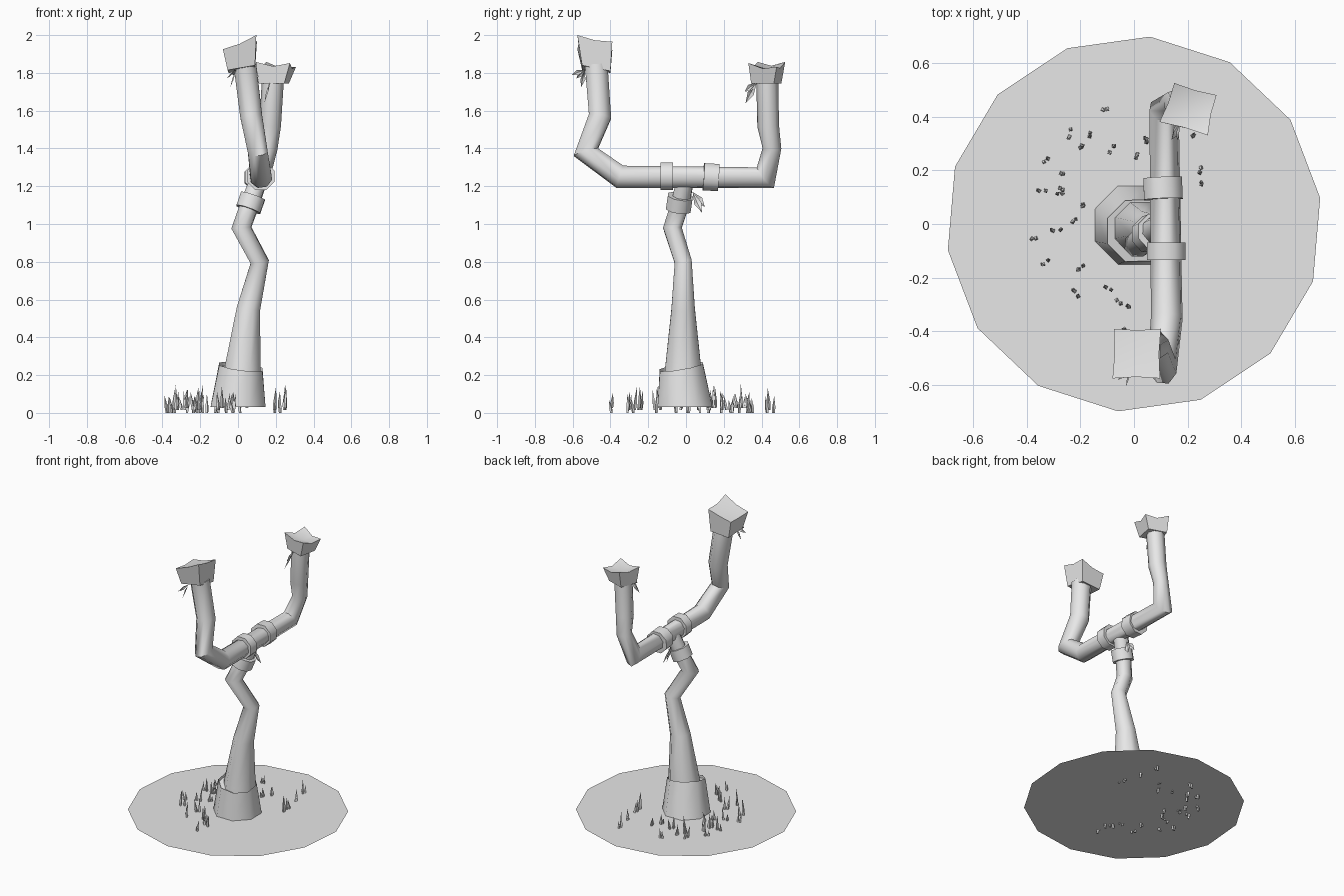
import bpy
import bmesh
import math
import random
from mathutils import Vector

random.seed(4)
SIDES = 8

default_cube = bpy.data.objects.get("Cube")
if default_cube:
    bpy.data.objects.remove(default_cube, do_unlink=True)

grey = bpy.data.materials.new("plain_grey")
grey.use_nodes = True
grey.diffuse_color = (0.8, 0.8, 0.8, 1)
grey.node_tree.nodes["Principled BSDF"].inputs["Base Color"].default_value = grey.diffuse_color


def finish(name, bm, smooth_angle=None):
    """Turn a bmesh into a named object, optionally smooth shaded."""
    bmesh.ops.recalc_face_normals(bm, faces=bm.faces)
    mesh = bpy.data.meshes.new(name)
    bm.to_mesh(mesh)
    bm.free()
    mesh.materials.append(grey)
    obj = bpy.data.objects.new(name, mesh)
    bpy.context.collection.objects.link(obj)
    if smooth_angle:
        bpy.ops.object.select_all(action="DESELECT")
        obj.select_set(True)
        bpy.context.view_layer.objects.active = obj
        bpy.ops.object.shade_smooth_by_angle(angle=math.radians(smooth_angle))
    return obj


def tube(name, path, start=None, end=None, recess=0.0):
    """Sweep an octagon along (x, y, z, radius) points with mitred bends."""
    bm = bmesh.new()
    points = [Vector(p[:3]) for p in path]
    dirs = [(b - a).normalized() for a, b in zip(points, points[1:])]
    along = dirs[0]
    side = Vector((1, 0, 0))
    side = (side - along * side.dot(along)).normalized()
    rings = []
    for i, centre in enumerate(points):
        before = dirs[max(i - 1, 0)]
        after = dirs[min(i, len(dirs) - 1)]
        plane = (before + after).normalized()
        if i == 0 and start:
            plane = Vector(start).normalized()
        if i == len(points) - 1 and end:
            plane = Vector(end).normalized()
        other = before.cross(side)
        radius = path[i][3] / math.cos(math.pi / SIDES)
        ring = []
        for k in range(SIDES):
            angle = math.tau * (k + 0.5) / SIDES
            offset = radius * (side * math.cos(angle) + other * math.sin(angle))
            offset -= before * (offset.dot(plane) / before.dot(plane))
            ring.append(bm.verts.new(centre + offset))
        rings.append(ring)
        side = before.rotation_difference(after) @ side
    for low, high in zip(rings, rings[1:]):
        for k in range(SIDES):
            n = (k + 1) % SIDES
            bm.faces.new((low[k], low[n], high[n], high[k]))
    bm.faces.new(rings[0][::-1])
    top = bm.faces.new(rings[-1])
    if recess:
        # Leave a narrow rim and sink the middle of the cap
        bmesh.ops.inset_region(bm, faces=[top], thickness=0.018)
        for v in top.verts:
            v.co.z -= recess
    return finish(name, bm, 50)


def band(name, centre, axis, radius, width):
    """Short ring clamped round a pipe."""
    half = Vector(axis).normalized() * width / 2
    ends = [Vector(centre) - half, Vector(centre) + half]
    return tube(name, [(*p, radius) for p in ends])


def block(name, bottom, top, sag):
    """Flared four-sided block with a sagging top."""
    bm = bmesh.new()
    low = [bm.verts.new(p) for p in bottom]
    high = [bm.verts.new(p) for p in top]
    centre = sum((v.co for v in high), Vector()) / 4
    mids = []
    for i in range(4):
        mid = (high[i].co + high[(i + 1) % 4].co) / 2
        mid = mid.lerp(centre, 0.06)
        mids.append(bm.verts.new(mid - Vector((0, 0, sag))))
    hub = bm.verts.new(centre - Vector((0, 0, sag * 1.5)))
    for i in range(4):
        n = (i + 1) % 4
        bm.faces.new((low[i], low[n], high[n], mids[i], high[i]))
        bm.faces.new((high[i], mids[i], hub, mids[i - 1]))
    bm.faces.new(low[::-1])
    return finish(name, bm, 35)


def leaves(name, root, tips, width):
    """Tuft of folded pointed leaves fanning out from one root."""
    bm = bmesh.new()
    root = Vector(root)
    for tip in tips:
        reach = Vector(tip) - root
        across = reach.cross(Vector((1, 0.3, 0))).normalized() * width
        lift = reach.cross(across).normalized() * width * 0.4
        a, b, fold, left, right = [bm.verts.new(p) for p in (
            root, root + reach, root + reach * 0.5 + lift,
            root + reach * 0.55 + across, root + reach * 0.55 - across)]
        for face in ((a, right, fold), (a, fold, left), (right, b, fold), (fold, b, left)):
            bm.faces.new(face)
    return finish(name, bm)


# Flat fourteen-sided ground disc
bm = bmesh.new()
rim = []
for k in range(14):
    angle = math.radians(85.1) + math.tau * k / 14
    rim.append(bm.verts.new((0.7 * math.cos(angle), 0.7 * math.sin(angle), 0.03)))
bm.faces.new(rim)
finish("ground_disc", bm)

# Flared foot and crooked trunk
tube("foot_collar", [(0, -0.005, 0.03, 0.145), (0.015, -0.025, 0.245, 0.115)],
     start=(0, 0, 1), end=(0.13, -0.17, 1), recess=0.02)
tube("trunk", [(0.015, -0.015, 0.05, 0.105), (0.025, -0.015, 0.24, 0.095),
               (0.055, -0.015, 0.55, 0.062), (0.115, -0.015, 0.8, 0.045),
               (0.018, -0.072, 0.98, 0.047), (0.065, -0.03, 1.11, 0.048),
               (0.115, 0, 1.25, 0.045)])

# Crossbar with both raised arms, swept in one piece
tube("crossbar_and_arms", [(0.037, -0.475, 1.84, 0.06), (0.07, -0.455, 1.57, 0.058),
                           (0.105, -0.53, 1.38, 0.052), (0.122, -0.35, 1.25, 0.056),
                           (0.112, 0.42, 1.245, 0.052), (0.16, 0.455, 1.4, 0.045),
                           (0.17, 0.435, 1.52, 0.053), (0.185, 0.43, 1.77, 0.054)])

# Clamping bands
band("trunk_band", (0.067, -0.035, 1.112), (0.35, 0.15, 1), 0.066, 0.075)
band("front_band", (0.12, -0.102, 1.253), (0, 1, 0), 0.072, 0.065)
band("back_band", (0.108, 0.132, 1.248), (-0.04, 1, -0.06), 0.072, 0.08)

# Flared blocks on the arm ends
block("front_block",
      [(-0.055, -0.55, 1.815), (0.09, -0.55, 1.84), (0.09, -0.4, 1.81), (-0.05, -0.4, 1.8)],
      [(-0.08, -0.575, 1.925), (0.097, -0.575, 2.0), (0.1, -0.39, 1.965), (-0.075, -0.39, 1.92)],
      0.008)
block("back_block",
      [(0.11, 0.39, 1.745), (0.245, 0.345, 1.745), (0.27, 0.465, 1.745), (0.15, 0.505, 1.745)],
      [(0.095, 0.38, 1.858), (0.275, 0.33, 1.852), (0.307, 0.48, 1.832), (0.15, 0.525, 1.858)],
      0.02)

# Leaf tufts
leaves("front_leaves", (-0.01, -0.535, 1.815),
       [(-0.03, -0.605, 1.79), (-0.06, -0.58, 1.77), (-0.04, -0.555, 1.725)], 0.014)
leaves("back_leaves", (0.17, 0.375, 1.75),
       [(0.14, 0.315, 1.64), (0.16, 0.31, 1.7)], 0.018)
leaves("trunk_leaves", (0.09, 0.035, 1.17),
       [(0.12, 0.085, 1.06), (0.08, 0.1, 1.09)], 0.02)

# Grass blades in loose pairs
spots = [(-.23, .34), (-.19, .29), (-.33, .24), (-.28, .2), (-.27, .14), (-.34, .12),
         (-.2, .07), (-.28, .1), (-.22, .02), (-.38, -.05), (-.29, -.02), (-.33, -.14),
         (-.2, -.17), (-.22, -.26), (-.09, -.24), (-.05, -.29), (-.01, -.32), (.01, .25),
         (.04, .3), (-.09, .28), (-.11, .42), (-.16, .33), (.21, .32), (.25, .2),
         (.25, .15), (.2, .45), (-.03, -.38)]
bm = bmesh.new()
for x, y in spots:
    for _ in range(2):
        foot = Vector((x + random.uniform(-0.015, 0.015), y + random.uniform(-0.015, 0.015),
                       random.choice((0, 0.015, 0.025))))
        height = random.uniform(0.06, 0.13)
        lean = Vector((random.uniform(-0.015, 0.015), random.uniform(-0.015, 0.015), height))
        turn = random.random() * math.tau
        base, waist = [], []
        for k in range(4):
            angle = turn + math.tau * k / 4
            out = Vector((math.cos(angle), math.sin(angle), 0))
            base.append(bm.verts.new(foot + out * 0.007))
            waist.append(bm.verts.new(foot + lean * 0.35 + out * 0.009))
        tip = bm.verts.new(foot + lean)
        for k in range(4):
            n = (k + 1) % 4
            bm.faces.new((base[k], base[n], waist[n], waist[k]))
            bm.faces.new((waist[k], waist[n], tip))
        bm.faces.new(base[::-1])
finish("grass_blades", bm)
